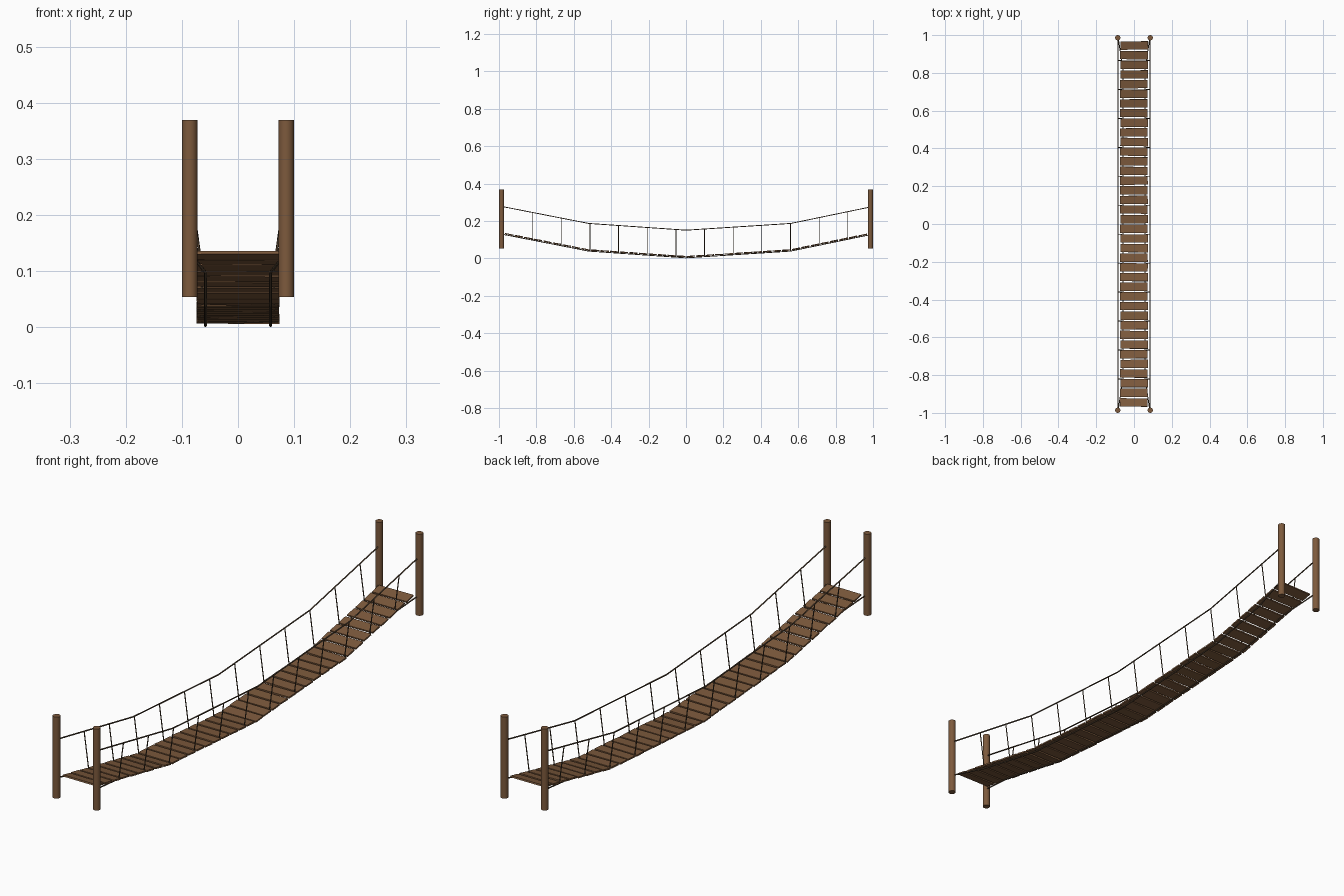
import bpy, math, random
from mathutils import Matrix

if "Cube" in bpy.data.objects:
    bpy.data.objects.remove(bpy.data.objects["Cube"])

random.seed(4)

def material(name, rgb):
    m = bpy.data.materials.new(name)
    m.diffuse_color = (*rgb, 1)
    m.use_nodes = True
    m.node_tree.nodes["Principled BSDF"].inputs["Base Color"].default_value = m.diffuse_color
    return m

WOOD = material("brown wood", (0.205, 0.102, 0.046))
ROPE = material("dark rope", (0.10, 0.064, 0.036))

# Sagging polyline shared by deck and handrails: (y, height above lowest point)
SAG = [(-0.986, 0.127), (-0.52, 0.036), (0.0, 0.0), (0.56, 0.036), (0.986, 0.124)]

def sag(y):
    for (y0, z0), (y1, z1) in zip(SAG, SAG[1:]):
        if y <= y1:
            return z0 + (z1 - z0) * (y - y0) / (y1 - y0), (z1 - z0) / (y1 - y0)
    return SAG[-1][1], 0

def rope(name, points, radius):
    cu = bpy.data.curves.new(name, 'CURVE')
    cu.dimensions = '3D'
    cu.bevel_depth = radius
    cu.bevel_resolution = 1
    cu.use_fill_caps = True
    sp = cu.splines.new('POLY')
    sp.points.add(len(points) - 1)
    for p, co in zip(sp.points, points):
        p.co = (*co, 1)
    cu.materials.append(ROPE)
    ob = bpy.data.objects.new(name, cu)
    bpy.context.collection.objects.link(ob)

# Four end posts
for sx in (-1, 1):
    for sy in (-1, 1):
        bpy.ops.mesh.primitive_cylinder_add(vertices=16, radius=0.0138, depth=0.315,
                                            location=(sx * 0.086, sy * 0.986, 0.2115))
        post = bpy.context.object
        post.name = "end_post"
        post.data.materials.append(WOOD)
        bpy.ops.object.shade_smooth_by_angle()

# Deck planks, tilted with the sag and slightly uneven
COUNT = 38
for i in range(COUNT):
    y = -0.945 + 1.89 * i / (COUNT - 1)
    z, slope = sag(y)
    bpy.ops.mesh.primitive_cube_add(size=1)
    plank = bpy.context.object
    plank.name = "deck_plank"
    plank.matrix_world = (Matrix.Translation((random.uniform(-0.001, 0.001), y, z + 0.0095))
                          @ Matrix.Rotation(random.uniform(-0.012, 0.012), 4, 'Z')
                          @ Matrix.Rotation(random.uniform(-0.01, 0.01), 4, 'Y')
                          @ Matrix.Rotation(math.atan(slope) + random.uniform(-0.03, 0.03), 4, 'X')
                          @ Matrix.Diagonal((0.146, 0.044, 0.006, 1)))
    plank.data.materials.append(WOOD)

for sx in (-1, 1):
    # Handrail rope
    rope("handrail_rope", [(sx * 0.084, y, z + 0.151) for y, z in SAG], 0.0026)
    # Deck rope, flaring out to the posts at both ends
    ys = [-0.986, -0.82, -0.52, 0, 0.56, 0.82, 0.986]
    rope("deck_rope", [(sx * (0.084 if abs(y) > 0.9 else 0.058), y, sag(y)[0] + 0.003)
                       for y in ys], 0.0026)
    # Hanger ropes joining handrail and deck
    for i in range(12):
        y = -0.82 + 0.1532 * i
        z = sag(y)[0]
        rope("hanger_rope", [(sx * 0.084, y, z + 0.151), (sx * 0.064, y, z + 0.004)], 0.002)
